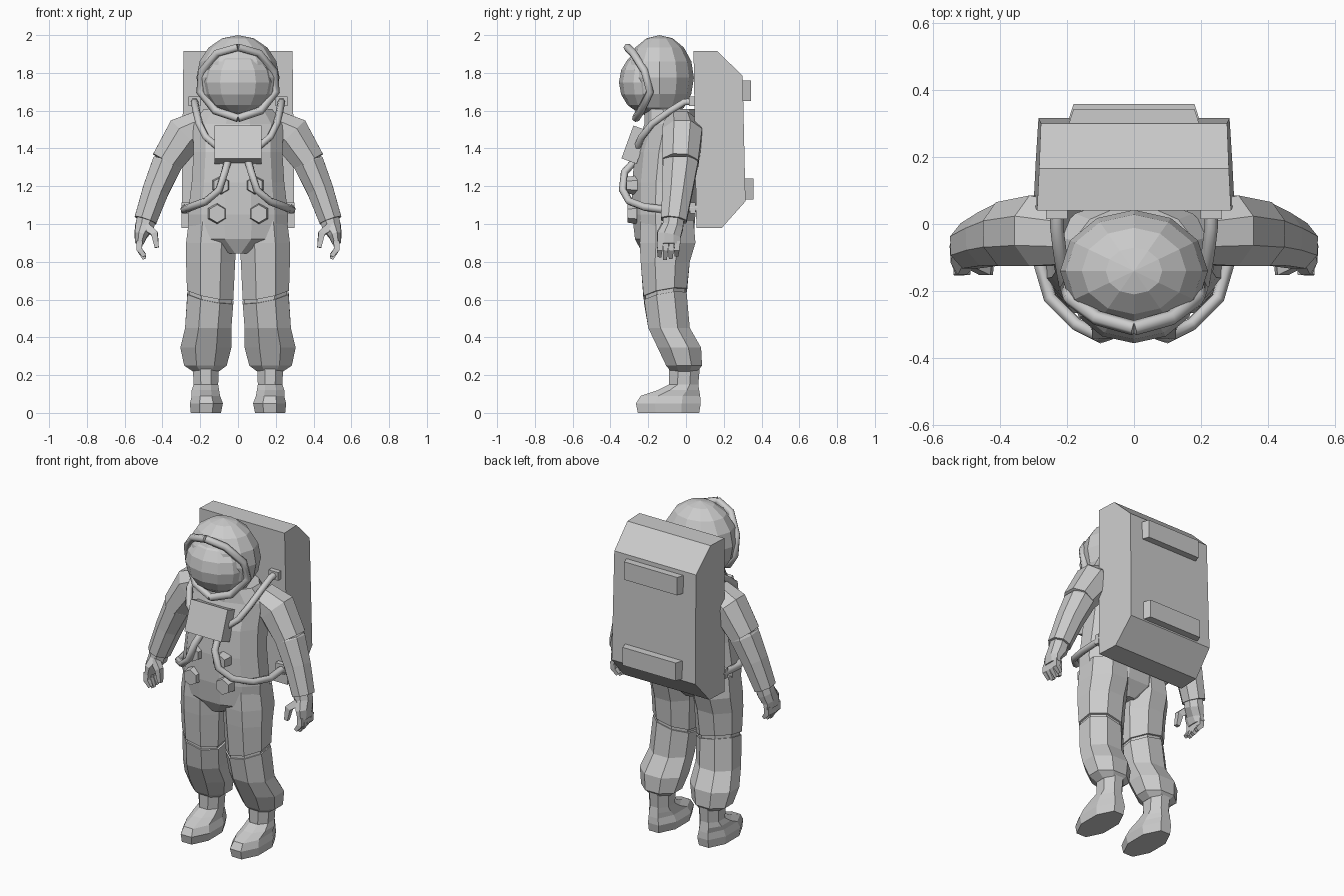
import bpy, bmesh, math
from mathutils import Vector, Matrix

if "Cube" in bpy.data.objects:
    bpy.data.objects.remove(bpy.data.objects["Cube"])


def make(name, bm, mirror=False):
    bmesh.ops.recalc_face_normals(bm, faces=bm.faces)
    me = bpy.data.meshes.new(name)
    bm.to_mesh(me)
    bm.free()
    ob = bpy.data.objects.new(name, me)
    bpy.context.collection.objects.link(ob)
    if mirror:
        ob.modifiers.new("Mirror", 'MIRROR').use_mirror_merge = False
    return ob


def skin(name, rings, mirror=False):
    """Join equal point rings into a capped solid."""
    bm = bmesh.new()
    rows = [[bm.verts.new(p) for p in r] for r in rings]
    n = len(rows[0])
    for a, b in zip(rows, rows[1:]):
        for i in range(n):
            j = (i + 1) % n
            bm.faces.new((a[i], a[j], b[j], b[i]))
    bm.faces.new(rows[0])
    bm.faces.new(rows[-1])
    return make(name, bm, mirror)


def circle(n):
    k = math.cos(math.pi / n)
    return [(math.cos((i + .5) * math.tau / n) / k, math.sin((i + .5) * math.tau / n) / k)
            for i in range(n)]


def stack(name, rings, n=8, mirror=False):
    """Horizontal rings: x0, x1, y0, y1, z, rise to outside, rise to back."""
    out = []
    for x0, x1, y0, y1, z, *t in rings:
        tx, ty = t or (0, 0)
        out.append([((x0 + x1) / 2 + c * (x1 - x0) / 2, (y0 + y1) / 2 + s * (y1 - y0) / 2,
                     z + c * tx + s * ty) for c, s in circle(n)])
    return skin(name, out, mirror)


def limb(name, path, n=8):
    """Rings square to a path lying near the xz plane: point, radius, y radius."""
    pts = [Vector(p) for p, a, b in path]
    out = []
    for i, (p, a, b) in enumerate(path):
        t = (pts[min(i + 1, len(pts) - 1)] - pts[max(i - 1, 0)]).normalized()
        u = Vector((0, 1, 0)).cross(t).normalized()
        v = t.cross(u)
        out.append([pts[i] + u * c * a + v * s * b for c, s in circle(n)])
    return skin(name, out, True)


def hose(name, pts, r):
    cu = bpy.data.curves.new(name, 'CURVE')
    cu.dimensions = '3D'
    cu.bevel_depth, cu.bevel_resolution, cu.use_fill_caps = r, 1, True
    sp = cu.splines.new('POLY')
    sp.points.add(len(pts) - 1)
    for q, p in zip(sp.points, pts):
        q.co = (*p, 1)
    tmp = bpy.data.objects.new(name, cu)
    bpy.context.collection.objects.link(tmp)
    bpy.context.view_layer.update()
    me = bpy.data.meshes.new_from_object(tmp.evaluated_get(bpy.context.evaluated_depsgraph_get()))
    bpy.data.objects.remove(tmp)
    bm = bmesh.new()
    bm.from_mesh(me)
    return make(name, bm, True)


def ball(name, c, r, seg=12, rings=8):
    bm = bmesh.new()
    bmesh.ops.create_uvsphere(bm, u_segments=seg, v_segments=rings, radius=1,
                              matrix=Matrix.Translation(c) @ Matrix.Diagonal((*r, 1)))
    return make(name, bm)


def box(name, c, size, tilt=0, mirror=False):
    bm = bmesh.new()
    bmesh.ops.create_cube(bm, size=1, matrix=Matrix.Translation(c)
                          @ Matrix.Rotation(math.radians(tilt), 4, 'X') @ Matrix.Diagonal((*size, 1)))
    return make(name, bm, mirror)


def knob(name, c, r, depth):
    bm = bmesh.new()
    bmesh.ops.create_cone(bm, cap_ends=True, segments=6, radius1=r, radius2=r * .85, depth=depth,
                          matrix=Matrix.Translation(c) @ Matrix.Rotation(math.pi / 2, 4, 'X')
                          @ Matrix.Rotation(math.pi / 6 * 2, 4, 'Z'))
    return make(name, bm, True)


# helmet, visor and rim
ball("helmet", (0, -.14, 1.775), (.22, .182, .225))
ball("visor", (0, -.2, 1.75), (.19, .155, .17))
hose("visor_rim", [(0, -.31, 1.935), (.11, -.28, 1.905), (.19, -.22, 1.81), (.2, -.19, 1.7),
                   (.12, -.24, 1.6), (0, -.265, 1.56)], .022)

# torso with collar and pelvis
stack("torso", [(-.06, .06, -.23, -.02, .845), (-.26, .26, -.27, .04, .92), (-.265, .265, -.285, .05, 1.05),
                (-.245, .245, -.285, .06, 1.22), (-.235, .235, -.27, .075, 1.38),
                (-.24, .24, -.22, .07, 1.53), (-.18, .18, -.22, .05, 1.61)], 12)

# trousers: thigh, knee seam, shin
stack("thigh", [(.01, .26, -.24, .04, 1.02), (.01, .275, -.245, .05, .9), (.015, .275, -.24, .02, .8),
                (.025, .27, -.225, .005, .63, .025, .02)], 8, True)
stack("knee_seam", [(.035, .26, -.215, -.005, .64, .025, .02), (.035, .26, -.215, -.005, .6, .025, .02)], 8, True)
stack("shin", [(.025, .268, -.222, .003, .61, .025, .02), (.035, .28, -.2, .02, .45),
               (.035, .305, -.15, .08, .345), (.06, .285, -.105, .085, .25),
               (.1, .24, -.08, .06, .22)], 8, True)

# boots
stack("boot", [(.09, .25, -.255, .07, 0), (.08, .255, -.265, .078, .05), (.095, .245, -.24, .075, .09),
               (.1, .245, -.15, .07, .12), (.105, .235, -.09, .065, .15), (.1, .24, -.09, .075, .26)], 8, True)

# sleeves
limb("upper_sleeve", [((.19, -.03, 1.52), .085, .09), ((.28, -.02, 1.475), .105, .105),
                      ((.38, -.03, 1.325), .083, .095)])
limb("lower_sleeve", [((.37, -.03, 1.34), .074, .088), ((.375, -.03, 1.32), .08, .093),
                      ((.435, -.045, 1.18), .07, .08), ((.49, -.065, 1.02), .06, .068)])

# gloves: palm, four fingers, thumb
limb("palm", [((.485, -.065, 1.03), .05, .055), ((.495, -.07, .985), .05, .055),
              ((.515, -.09, .94), .034, .062), ((.522, -.09, .895), .022, .06)])
for i in range(4):
    y = -.135 + i * .03
    d = (.015, .0, .005, .02)[i]
    limb(f"finger_{i + 1}", [((.522, y, .91), .016, .014), ((.522, y - .004, .865), .015, .014),
                             ((.495, y - .006, .815 + d), .01, .01)], 4)
limb("thumb", [((.485, -.11, .985), .022, .02), ((.442, -.135, .95), .018, .018),
               ((.43, -.14, .875), .011, .012)], 4)

# life support pack, slightly narrower to the rear
profile = [(.04, 1.915), (.165, 1.915), (.3, 1.785), (.315, 1.12), (.19, .98), (.055, .98)]
skin("backpack", [[(s * (.3 - .05 * (y - .04) - .012 * (z - .98)), y, z) for y, z in profile]
                  for s in (-1, 1)])
for nm, y, z in (("upper", .3, 1.705), ("lower", .315, 1.185)):
    skin(f"{nm}_pack_bar", [[(sx * w, yy, z + sz * .055) for sx, sz in ((-1, -1), (1, -1), (1, 1), (-1, 1))]
                            for yy, w in ((y - .02, .2), (y + .043, .18))])

# chest controls
box("chest_box", (0, -.27, 1.42), (.25, .085, .185), -20)
knob("waist_knob", (.11, -.285, 1.055), .056, .05)
knob("hose_valve", (.09, -.285, 1.205), .052, .06)

# hoses and their pack fittings
hose("shoulder_hose", [(.23, .05, 1.65), (.23, -.01, 1.645), (.22, -.09, 1.595), (.205, -.18, 1.53),
                       (.17, -.235, 1.46), (.11, -.255, 1.41)], .02)
box("shoulder_fitting", (.23, .03, 1.65), (.065, .03, .05), 0, True)
hose("waist_hose", [(.05, -.26, 1.345), (.07, -.325, 1.275), (.1, -.335, 1.18), (.17, -.3, 1.12),
                    (.25, -.22, 1.09), (.285, -.1, 1.075), (.28, .06, 1.085)], .021)
box("waist_fitting", (.27, .035, 1.085), (.06, .03, .06), 0, True)
